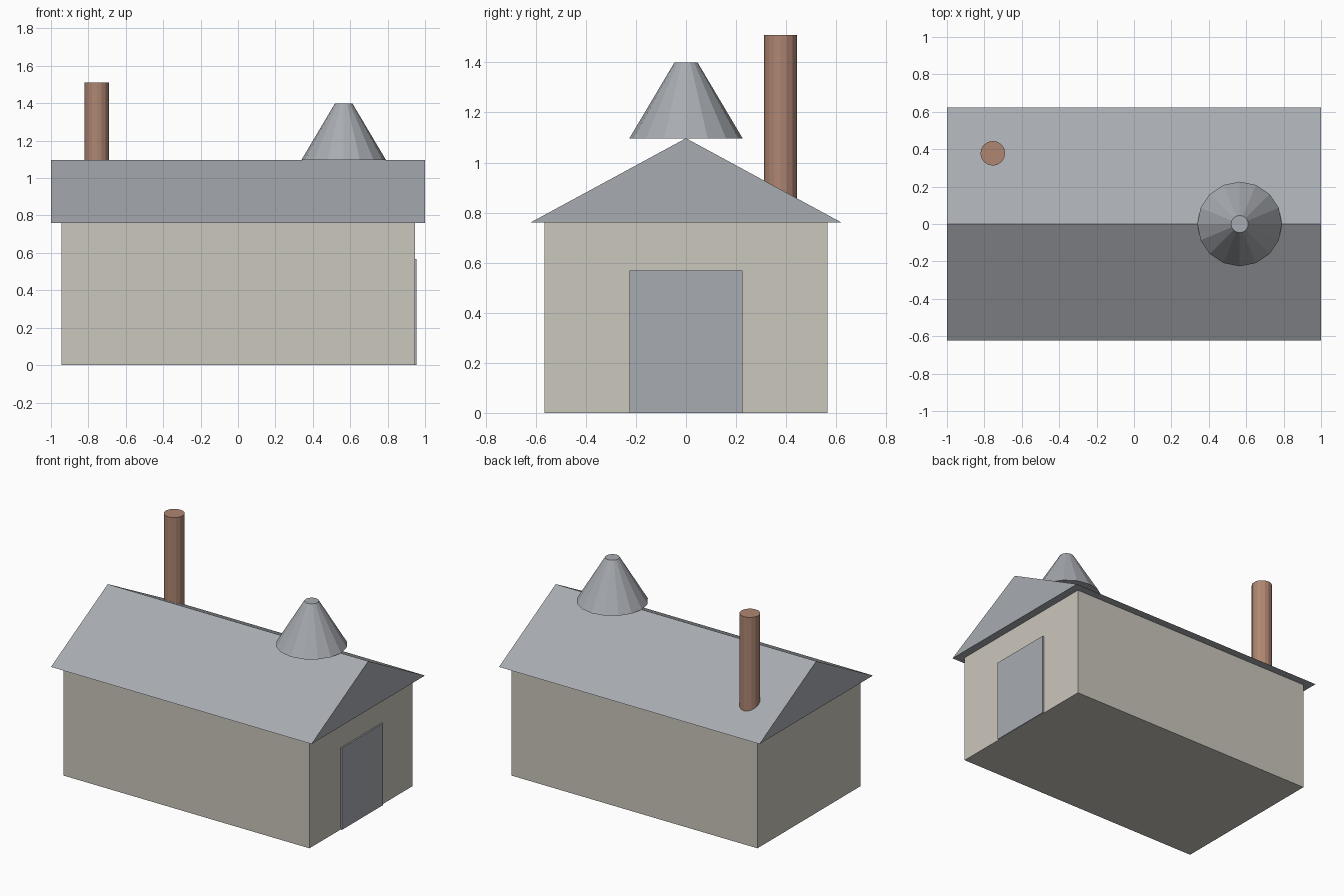
import bpy
import bmesh

old = bpy.data.objects.get("Cube")
if old:
    bpy.data.objects.remove(old, do_unlink=True)


def material(name, rgb):
    mat = bpy.data.materials.new(name)
    mat.use_nodes = True
    mat.diffuse_color = (*rgb, 1)
    mat.node_tree.nodes["Principled BSDF"].inputs["Base Color"].default_value = (*rgb, 1)
    return mat


plaster = material("warm plaster", (0.60, 0.57, 0.51))
metal = material("grey metal", (0.39, 0.41, 0.44))
clay = material("clay brown", (0.43, 0.24, 0.17))


def finish(name, bm, mat):
    bmesh.ops.recalc_face_normals(bm, faces=bm.faces)
    mesh = bpy.data.meshes.new(name)
    bm.to_mesh(mesh)
    bm.free()
    mesh.materials.append(mat)
    obj = bpy.data.objects.new(name, mesh)
    bpy.context.collection.objects.link(obj)
    return obj


def prism(name, profile, x0, x1, mat):
    """Extrude a (y, z) profile along x."""
    bm = bmesh.new()
    face = bm.faces.new([bm.verts.new((x0, y, z)) for y, z in profile])
    ext = bmesh.ops.extrude_face_region(bm, geom=[face])
    verts = [v for v in ext["geom"] if isinstance(v, bmesh.types.BMVert)]
    bmesh.ops.translate(bm, verts=verts, vec=(x1 - x0, 0, 0))
    return finish(name, bm, mat)


def rect(half, z0, z1):
    return [(-half, z0), (half, z0), (half, z1), (-half, z1)]


def cone(name, x, y, z0, z1, r0, r1, mat, sides=16):
    bm = bmesh.new()
    bmesh.ops.create_cone(bm, cap_ends=True, segments=sides,
                          radius1=r0, radius2=r1, depth=z1 - z0)
    bmesh.ops.translate(bm, verts=bm.verts, vec=(x, y, (z0 + z1) / 2))
    return finish(name, bm, mat)


# Building body, overhanging gable roof and end door
prism("walls", rect(0.566, 0, 0.76), -0.945, 0.945, plaster)
prism("roof", [(-0.622, 0.76), (0.622, 0.76), (0, 1.097)], -1, 1, metal)
prism("door", rect(0.226, 0, 0.568), 0.94, 0.955, metal)

# Tapered vent on the ridge and tall flue on the back slope
cone("roof_vent", 0.565, 0, 1.097, 1.4, 0.226, 0.046, metal)
cone("chimney", -0.755, 0.378, 0.01, 1.51, 0.066, 0.066, clay)
